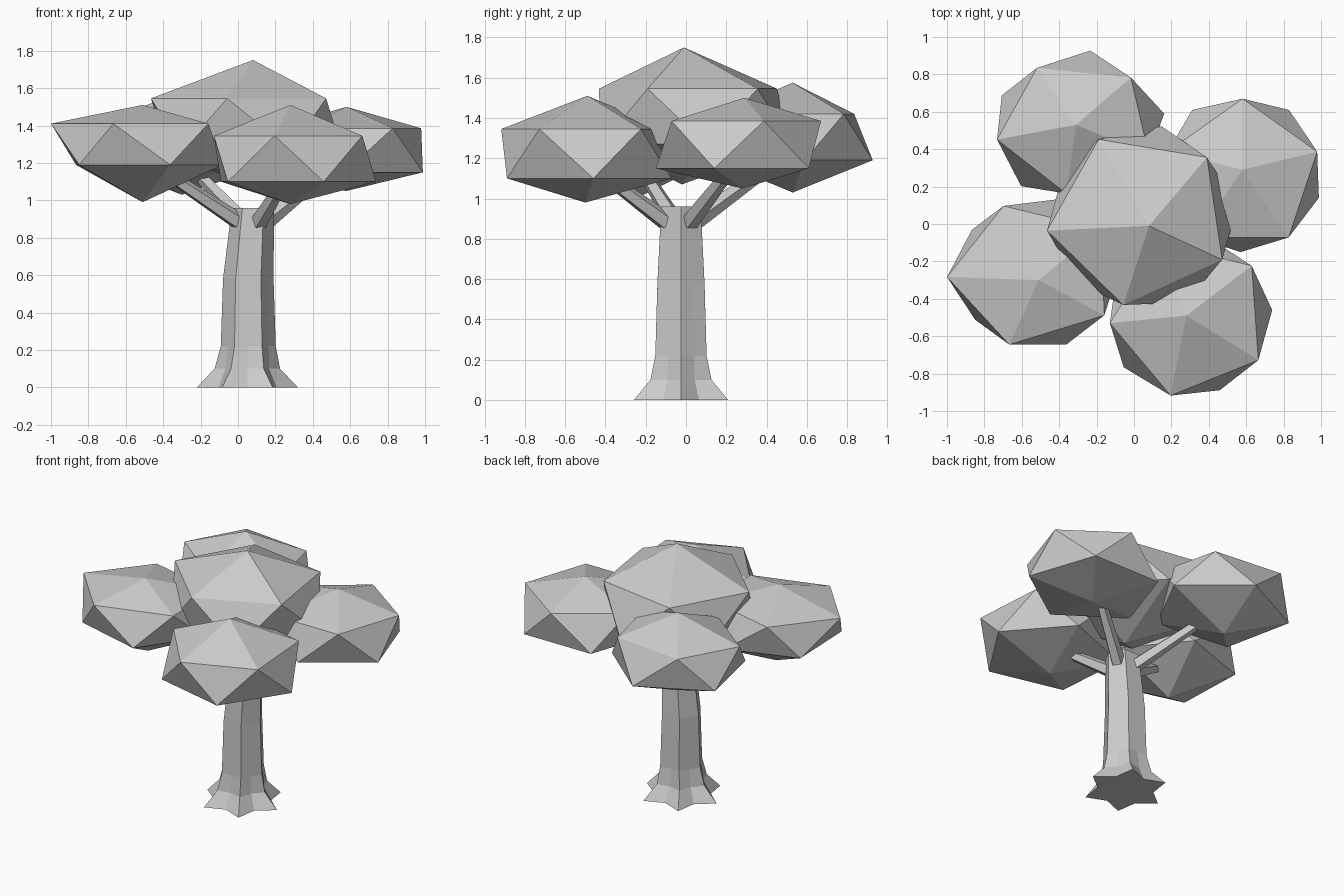
import bpy, bmesh
from math import cos, sin, radians
from mathutils import Vector

if "Cube" in bpy.data.objects:
    bpy.data.objects.remove(bpy.data.objects["Cube"])


def finish(name, bm):
    bmesh.ops.recalc_face_normals(bm, faces=bm.faces)
    me = bpy.data.meshes.new(name)
    bm.to_mesh(me)
    bm.free()
    ob = bpy.data.objects.new(name, me)
    bpy.context.collection.objects.link(ob)


def bridge(bm, a, b):
    n = len(a)
    for i in range(n):
        j = (i + 1) % n
        bm.faces.new((a[i], a[j], b[j], b[i]))


def clump(name, angle, top, upper, lower, bottom):
    """Squashed 20-sided leaf clump; rings are (cx, cy, z, rx, ry)."""
    bm = bmesh.new()

    def ring(r, start):
        cx, cy, z, rx, ry = r
        angs = [radians(start + 72 * i) for i in range(5)]
        return [bm.verts.new((cx + rx * cos(a), cy + ry * sin(a), z)) for a in angs]

    t, b = bm.verts.new(top), bm.verts.new(bottom)
    u, l = ring(upper, angle), ring(lower, angle + 36)
    for i in range(5):
        j = (i + 1) % 5
        bm.faces.new((t, u[i], u[j]))
        bm.faces.new((u[i], l[i], u[j]))
        bm.faces.new((u[j], l[i], l[j]))
        bm.faces.new((b, l[j], l[i]))
    finish(name, bm)


# Leaf clumps
clump("leaves_front_left", 38, (-.51, -.30, 1.51), (-.54, -.27, 1.41, .46, .39),
      (-.51, -.26, 1.19, .43, .41), (-.51, -.27, .99))
clump("leaves_front_right", 40, (.28, -.49, 1.51), (.30, -.50, 1.345, .43, .43),
      (.29, -.49, 1.10, .45, .43), (.28, -.50, .98))
clump("leaves_back_right", 18, (.58, .29, 1.50), (.58, .26, 1.385, .42, .41),
      (.57, .27, 1.15, .44, .42), (.58, .28, 1.05))
clump("leaves_back_left", 47, (-.31, .53, 1.575), (-.31, .52, 1.42, .43, .36),
      (-.29, .51, 1.19, .46, .42), (-.30, .53, 1.03))
clump("leaves_top", 44, (.08, -.01, 1.75), (.03, .03, 1.545, .50, .47),
      (.06, .03, 1.27, .50, .50), (.06, -.02, 1.07))

# Trunk: hexagonal, flaring into six root points
bm = bmesh.new()
prev = None
for z, cx, tip, valley in [(0, .05, .27, .18), (.10, .05, .175, .135), (.22, .055, .147, .126),
                           (.58, .055, .135, .117), (.84, .072, .12, .104), (.96, .08, .112, .097)]:
    ring = []
    for i in range(12):
        a = radians(30 * i)
        r = valley if i % 2 else tip
        ring.append(bm.verts.new((cx + r * cos(a), -.025 + r * sin(a), z)))
    if prev:
        bridge(bm, prev, ring)
    else:
        bm.faces.new(ring[::-1])
    prev = ring
bm.faces.new(prev)
finish("trunk", bm)

# Branches: tapered five-sided limbs reaching into the outer clumps
for name, target in [("branch_front_left", (-.44, -.24, 1.18)), ("branch_front_right", (.26, -.43, 1.13)),
                     ("branch_back_right", (.50, .24, 1.17)), ("branch_back_left", (-.25, .45, 1.18))]:
    end = Vector(target)
    out = Vector((end.x - .08, end.y + .025, 0)).normalized()
    start = Vector((.08, -.025, .885)) + out * .08
    axis = end - start
    rot = axis.to_track_quat('Z', 'Y')
    bm = bmesh.new()
    rings = []
    for p, r in [(start, .048), (end, .03)]:
        angs = [radians(72 * i + 18) for i in range(5)]
        rings.append([bm.verts.new(p + rot @ Vector((r * cos(a), r * sin(a), 0))) for a in angs])
    bridge(bm, *rings)
    bm.faces.new(rings[0][::-1])
    bm.faces.new(rings[1])
    finish(name, bm)
